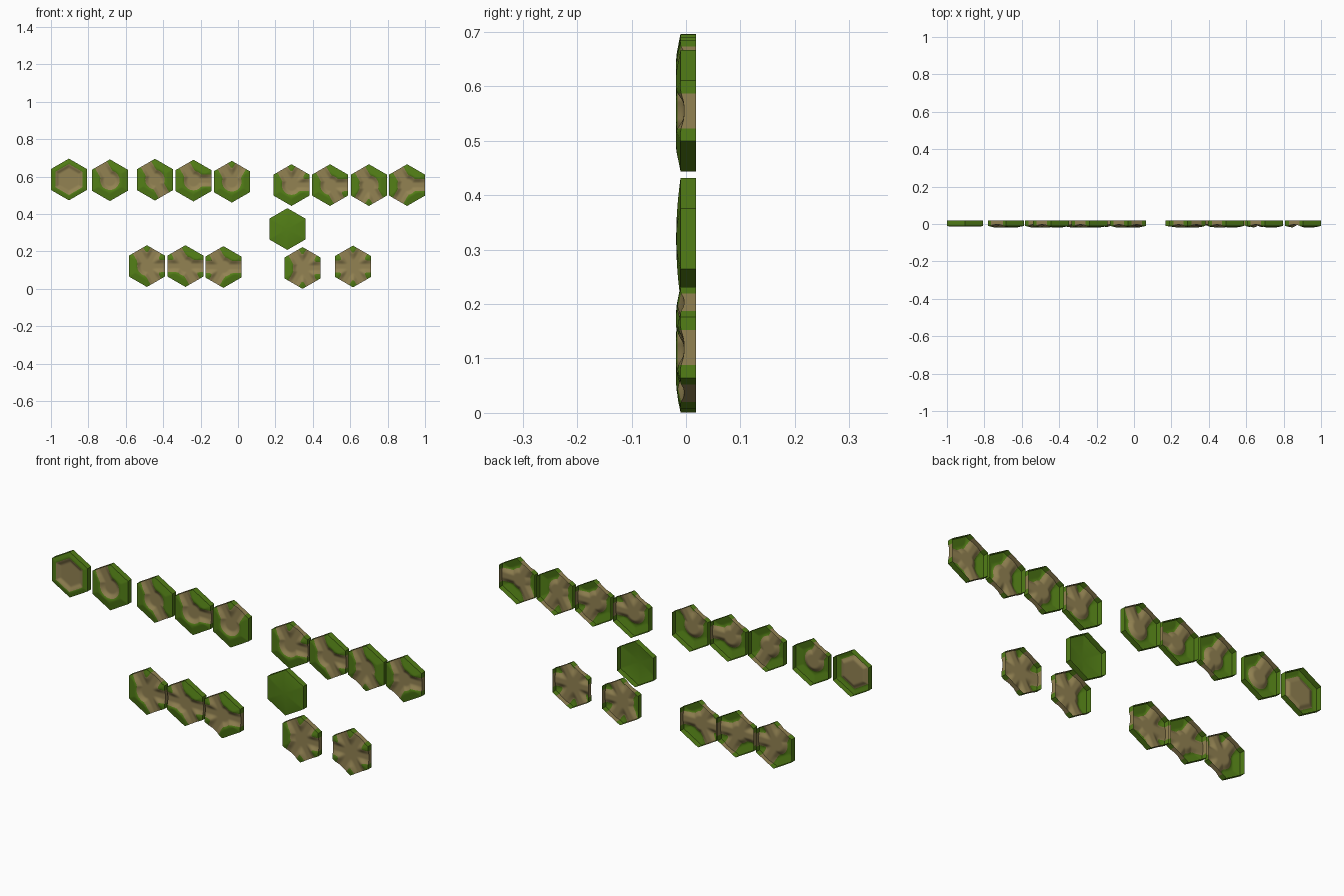
import bpy, bmesh
from math import cos, sin, radians, exp, log, sqrt, hypot

if "Cube" in bpy.data.objects:
    bpy.data.objects.remove(bpy.data.objects["Cube"])

R = 0.1115                 # hexagon circumradius (pointy top)
A = R * sqrt(3) / 2        # apothem
N = 22                     # grid rings per tile
PATH = 0.037               # half width of the dirt path
RIM, CREST, BED, BACK = -0.010, -0.018, -0.004, 0.018


def material(name, rgb):
    m = bpy.data.materials.new(name)
    m.diffuse_color = (*rgb, 1)
    m.use_nodes = True
    m.node_tree.nodes["Principled BSDF"].inputs["Base Color"].default_value = m.diffuse_color
    return m


grass = material("grass", (0.085, 0.21, 0.008))
dirt = material("dirt", (0.29, 0.225, 0.085))


def hex_dist(x, z):
    """0 at the tile centre, 1 on its edges."""
    return max(abs(x * cos(a) + z * sin(a)) for a in (0, radians(60), radians(120))) / A


def path_field(x, z, exits):
    """Signed distance to the dirt: negative inside it."""
    if exits is None:
        return 1.0
    if not exits:
        return hex_dist(x, z) * A - 0.072
    k, total = 0.007, 0.0
    for deg in exits:
        c, s = cos(radians(deg)), sin(radians(deg))
        t = max(0.0, x * c + z * s)
        total += exp(-hypot(x - t * c, z - t * s) / k)
    d = -k * log(max(total / min(len(exits), 2), 1e-30)) - PATH
    return min(d, hypot(x, z) - 0.052)


def height(x, z, exits):
    h = min(1.0, hex_dist(x, z))
    if exits is None:
        return RIM + (CREST - RIM) * (1 - h * h)
    g = RIM + (CREST - RIM) * min(1, (1 - h) / 0.35)
    t = min(1, max(0, (path_field(x, z, exits) + 0.022) / 0.030))
    t = t * t * (3 - 2 * t)
    return BED + (g - BED) * t


def snap(x, z, exits, rim_dir):
    """Slide a vertex near the grass/dirt border onto the border."""
    d, e, step = path_field(x, z, exits), 1e-4, R / N
    if abs(d) > step * 0.45:
        return x, z
    gx = (path_field(x + e, z, exits) - d) / e
    gz = (path_field(x, z + e, exits) - d) / e
    if rim_dir:
        g = gx * rim_dir[0] + gz * rim_dir[1]
        if abs(g) < 0.3:
            return x, z
        m = max(-step * 0.45, min(step * 0.45, -d / g))
        return x + rim_dir[0] * m, z + rim_dir[1] * m
    n = max(gx * gx + gz * gz, 0.25)
    return x - gx * d / n, z - gz * d / n


def tile(name, cx, cz, exits):
    bm = bmesh.new()
    for w in range(6):
        a, b = radians(30 + 60 * w), radians(90 + 60 * w)
        ca, cb = (R * cos(a), R * sin(a)), (R * cos(b), R * sin(b))
        rim_dir = ((cb[0] - ca[0]) / R, (cb[1] - ca[1]) / R)
        rows = []
        for i in range(N + 1):
            row = []
            for j in range(i + 1):
                u, v = (i - j) / N, j / N
                x, z = ca[0] * u + cb[0] * v, ca[1] * u + cb[1] * v
                if not (i == N and j in (0, N)):
                    x, z = snap(x, z, exits, rim_dir if i == N else None)
                row.append(bm.verts.new((x, height(x, z, exits), z)))
            rows.append(row)
        for i in range(N):
            for j in range(i + 1):
                bm.faces.new((rows[i][j], rows[i + 1][j + 1], rows[i + 1][j]))
                if j < i:
                    bm.faces.new((rows[i][j], rows[i][j + 1], rows[i + 1][j + 1]))
    bmesh.ops.remove_doubles(bm, verts=bm.verts, dist=1e-5)
    # side skirt, open at the back
    border = [e for e in bm.edges if e.is_boundary]
    new = bmesh.ops.extrude_edge_only(bm, edges=border)["geom"]
    for v in new:
        if isinstance(v, bmesh.types.BMVert):
            v.co.y = BACK
    bmesh.ops.recalc_face_normals(bm, faces=bm.faces)
    bm.normal_update()
    front = min(bm.faces, key=lambda f: hypot(f.calc_center_median().x, f.calc_center_median().z))
    if front.normal.y > 0:
        bmesh.ops.reverse_faces(bm, faces=bm.faces)
    for f in bm.faces:
        c = f.calc_center_median()
        f.material_index = int(path_field(c.x, c.z, exits) < 0)
    me = bpy.data.meshes.new(name)
    bm.to_mesh(me)
    bm.free()
    me.materials.append(grass)
    me.materials.append(dirt)
    ob = bpy.data.objects.new(name, me)
    ob.location = (cx, 0, cz)
    bpy.context.collection.objects.link(ob)
    bpy.ops.object.select_all(action='DESELECT')
    ob.select_set(True)
    bpy.context.view_layer.objects.active = ob
    bpy.ops.object.shade_smooth_by_angle(angle=radians(40))


# tile name, centre x, centre z, directions in which the path leaves
TILES = [
    ("clearing_tile", -0.904, 0.585, ()),
    ("dead_end_tile", -0.685, 0.581, (120,)),
    ("straight_tile", -0.444, 0.584, (120, 300)),
    ("bend_tile", -0.238, 0.579, (120, 0)),
    ("sharp_bend_tile", -0.033, 0.573, (120, 60)),
    ("three_way_fan_tile", 0.286, 0.555, (120, 60, 0)),
    ("three_way_right_tile", 0.492, 0.555, (120, 0, 300)),
    ("three_way_left_tile", 0.700, 0.555, (120, 300, 240)),
    ("three_way_even_tile", 0.904, 0.555, (120, 0, 240)),
    ("grass_tile", 0.264, 0.320, None),
    ("four_way_fan_tile", -0.487, 0.122, (120, 60, 0, 300)),
    ("four_way_cross_tile", -0.281, 0.122, (120, 0, 300, 180)),
    ("four_way_skew_tile", -0.078, 0.117, (120, 0, 240, 180)),
    ("five_way_tile", 0.345, 0.112, (120, 60, 0, 300, 240)),
    ("six_way_tile", 0.615, 0.120, (0, 60, 120, 180, 240, 300)),
]
for t in TILES:
    tile(*t)
